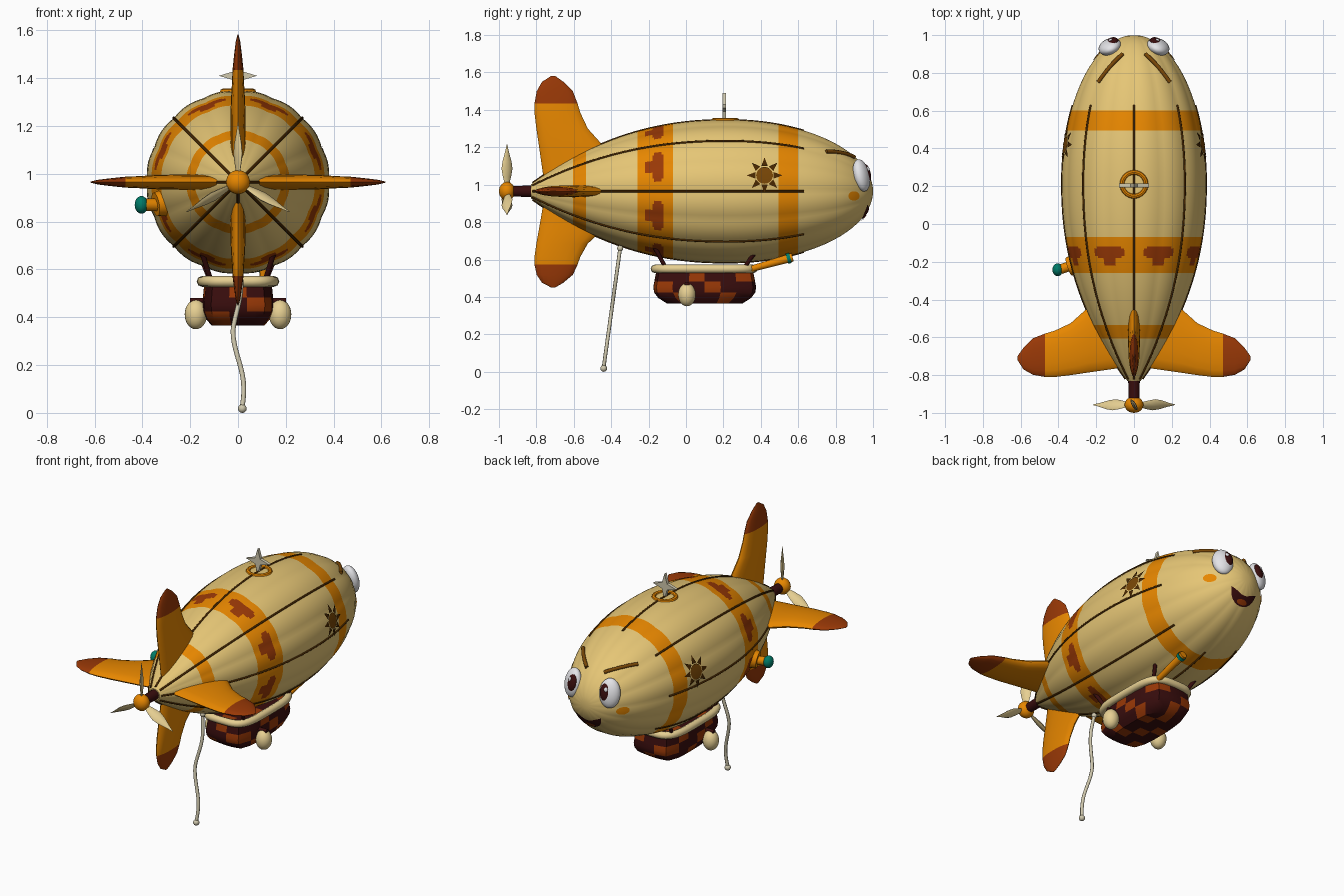
import bpy, bmesh, math
from math import sin, cos, pi, sqrt
from mathutils import Vector, Euler

if "Cube" in bpy.data.objects:
    bpy.data.objects.remove(bpy.data.objects["Cube"])


def material(name, *rgb):
    m = bpy.data.materials.new(name)
    m.use_nodes = True
    m.diffuse_color = (*rgb, 1)
    m.node_tree.nodes["Principled BSDF"].inputs["Base Color"].default_value = (*rgb, 1)
    return m


CREAM = material("cream", .79, .565, .18)
ORANGE = material("orange", .83, .25, 0)
RUST = material("rust", .32, .04, .002)
MAROON = material("maroon", .04, .004, .004)
DARK = material("dark brown", .065, .02, 0)
BROWN = material("brown", .19, .062, .002)
WHITE = material("white", .85, .85, .88)
TEAL = material("teal", 0, .2, .14)
IVORY = material("ivory", .8, .63, .29)
GREY = material("warm grey", .63, .58, .42)
ZC = .965  # height of the hull axis


def finish(bm, name, *mats, fix=True):
    if fix:
        bmesh.ops.recalc_face_normals(bm, faces=bm.faces)
    me = bpy.data.meshes.new(name)
    bm.to_mesh(me)
    bm.free()
    ob = bpy.data.objects.new(name, me)
    bpy.context.collection.objects.link(ob)
    for m in mats:
        me.materials.append(m)
    bpy.ops.object.select_all(action='DESELECT')
    ob.select_set(True)
    bpy.context.view_layer.objects.active = ob
    bpy.ops.object.shade_smooth_by_angle(angle=.7)
    return ob


def loft(rings, name, *mats, rule=None):
    """Skin closed rings of equal size and cap both ends."""
    bm = bmesh.new()
    rows = [[bm.verts.new(p) for p in ring] for ring in rings]
    n = len(rows[0])
    for i in range(len(rows) - 1):
        for j in range(n):
            k = (j + 1) % n
            f = bm.faces.new((rows[i][j], rows[i][k], rows[i + 1][k], rows[i + 1][j]))
            if rule:
                f.material_index = rule(f.calc_center_median())
    bm.faces.new(rows[0])
    end = bm.faces.new(rows[-1])
    if rule:
        end.material_index = rule(end.calc_center_median())
    return finish(bm, name, *mats)


def ball(name, mat, pos, radii, turn=Euler()):
    bm = bmesh.new()
    bmesh.ops.create_uvsphere(bm, u_segments=24, v_segments=14, radius=1)
    for v in bm.verts:
        p = Vector(a * b for a, b in zip(v.co, radii))
        p.rotate(turn)
        v.co = Vector(pos) + p
    return finish(bm, name, mat)


def rod(name, mat, a, b, r1, r2=None, sides=16):
    a, b = Vector(a), Vector(b)
    q = (b - a).to_track_quat('Z', 'Y')
    rings = [[p + q @ Vector((r * cos(2 * pi * j / sides), r * sin(2 * pi * j / sides), 0))
              for j in range(sides)] for p, r in ((a, r1), (b, r2 or r1))]
    return loft(rings, name, mat)


def tube(name, mat, pts, r, closed=False):
    cu = bpy.data.curves.new(name, 'CURVE')
    cu.dimensions = '3D'
    cu.bevel_depth, cu.bevel_resolution, cu.use_fill_caps = r, 2, True
    s = cu.splines.new('POLY')
    s.points.add(len(pts) - 1)
    for sp, p in zip(s.points, pts):
        sp.co = (*p, 1)
    s.use_cyclic_u, s.use_smooth = closed, True
    cu.materials.append(mat)
    bpy.context.collection.objects.link(bpy.data.objects.new(name, cu))


def radius(y):
    if y > .22:
        return .385 * sqrt(max(0, 1 - ((y - .22) / .78) ** 2))
    return .033 + .352 * (1 - min(1, (.22 - y) / 1.055) ** 2.2)


def hull_point(y, a, lift=0):
    r = radius(y) * (.985 + .015 * abs(sin(8 * a))) + lift
    return Vector((r * cos(a), y, ZC + r * sin(a)))


def plate(name, mat, outline, project):
    """Thin painted plate following the hull: a fan of rings around the centre."""
    bm = bmesh.new()
    c = sum((Vector(p) for p in outline), Vector((0, 0))) / len(outline)
    rows = [[bm.verts.new(project(*c.lerp(Vector(p), t))) for p in outline] for t in (.4, .75, 1)]
    n = len(outline)
    mid = bm.verts.new(project(*c))
    for j in range(n):
        k = (j + 1) % n
        bm.faces.new((mid, rows[0][j], rows[0][k]))
        for u, v in zip(rows, rows[1:]):
            bm.faces.new((u[j], v[j], v[k], u[k]))
    bm.normal_update()
    for f in bm.faces:
        if f.normal.dot(f.calc_center_median() - Vector((0, .2, ZC))) < 0:
            f.normal_flip()
    return finish(bm, name, mat, fix=False)


def circle(x, y, r, n=20, r2=None):
    return [(x + r * cos(2 * pi * i / n), y + (r2 or r) * sin(2 * pi * i / n)) for i in range(n)]


# Hull with painted bands and blotches
def hull_paint(c):
    y = c.y
    if -.26 < y < -.07:
        a = abs(math.degrees(math.atan2(c.z - ZC, c.x)) % 45 - 22.5)
        blot = a < 14 and -.17 < y < -.13 or a < 11 and -.18 < y < -.12 or a < 7 and -.22 < y < -.17
        return 2 if blot else 1
    return 1 if -.605 < y < -.535 or .495 < y < .6 else 0


cuts = {-.605, -.535, -.26, -.07, .495, .6}
cuts |= {round(-.83 + .0475 * i, 4) for i in range(37)}
cuts |= {round(-.25 + .01 * i, 4) for i in range(17)}
cuts |= {.92, .95, .97, .985, .994, .9985}
loft([[hull_point(y, 2 * pi * j / 128) for j in range(128)] for y in sorted(cuts)],
     "hull", CREAM, ORANGE, RUST, rule=hull_paint)
for i in range(8):
    tube("hull_seam", DARK, [hull_point(-.82 + 1.45 * k / 40, i * pi / 4, .001) for k in range(41)], .0058)

# Tail fins: lens sections of (distance, leading edge, trailing edge, half thickness)
FIN = [(.06, -.36, -.76, .032), (.235, -.435, -.785, .032), (.335, -.525, -.8, .03),
       (.42, -.565, -.81, .025), (.47, -.58, -.81, .023), (.535, -.605, -.798, .016),
       (.585, -.655, -.77, .01), (.617, -.7, -.72, .002)]
for name, ang, scale in (("left_fin", 0, 1), ("top_fin", pi / 2, 1), ("right_fin", pi, 1), ("bottom_fin", -pi / 2, .835)):
    out, side = Vector((cos(ang), 0, sin(ang))), Vector((-sin(ang), 0, cos(ang)))
    rings = [[out * d * scale + side * t * sin(2 * pi * k / 16)
              + Vector((0, (le + te) / 2 + (le - te) / 2 * cos(2 * pi * k / 16), ZC))
              for k in range(16)] for d, le, te, t in FIN]
    loft(rings, name, ORANGE, RUST,
         rule=lambda c: int(math.hypot(c.x, c.z - ZC) > .47 * scale))

# Propeller
rod("propeller_shaft", MAROON, (0, -.93, ZC), (0, -.82, ZC), .028, .031)
ball("propeller_hub", ORANGE, (0, -.957, ZC), (.05, .043, .05))
for ang in (pi / 2, pi * 7 / 6, -pi / 6):
    out, side = Vector((cos(ang), 0, sin(ang))), Vector((-sin(ang) * .5, .86, cos(ang) * .5))
    flat = out.cross(side)
    loft([[Vector((0, -.957, ZC)) + out * d + side * w * cos(k * pi / 4) + flat * w * .35 * sin(k * pi / 4)
           for k in range(8)] for d, w in ((.03, .012), (.08, .026), (.12, .034), (.16, .028), (.21, .012), (.25, .002))],
         "propeller_blade", IVORY)


# Face on the nose
def on_nose(x, z):
    return Vector((x, .226 + .78 * sqrt(max(0, 1 - (x * x + (z - ZC) ** 2) / .385 ** 2)), z))


def on_flank(s):
    return lambda y, z: Vector((s * (sqrt(radius(y) ** 2 - (z - ZC) ** 2) + .004), y, z))


for s in (-1, 1):
    tilt = Euler((.22, 0, -s * .38))
    for name, mat, offset, radii in (("eye", WHITE, (0, 0, 0), (.062, .04, .088)),
                                     ("pupil", MAROON, (-s * .02, .02, .006), (.035, .023, .054)),
                                     ("eye_glint", WHITE, (-s * .016, .039, .026), (.011, .007, .014))):
        place = Vector(offset)
        place.rotate(tilt)
        ball(name, mat, place + Vector((s * .128, .938, 1.05)), radii, tilt)
    plate("cheek", ORANGE, circle(.898, .94, .03, r2=.025), on_flank(s))
    brow = []
    for k in range(9):
        x, y = .06 + .13 * k / 8, .9 - .15 * k / 8 + .01 * sin(pi * k / 8)
        brow.append((s * x, y, ZC + sqrt(radius(y) ** 2 - x * x) + .004))
    tube("eyebrow", BROWN, brow, .011)
grin = [(-.09 + .18 * k / 12, .86 + .033 * (k / 6 - 1) ** 2) for k in range(13)]
grin += [(.085 * cos(pi * k / 12), .885 - .078 * sin(pi * k / 12)) for k in range(1, 12)]
plate("mouth", MAROON, grin, on_nose)
plate("tongue", RUST, circle(0, .826, .035, r2=.013), lambda x, z: on_nose(x, z) + Vector((0, .003, 0)))

# Sun emblems on both flanks
for s in (-1, 1):
    plate("sun_disc", BROWN, circle(.42, 1.05, .045), on_flank(s))
    for i in range(8):
        a = i * pi / 4
        plate("sun_ray", DARK, [(.42 + r * cos(a + d), 1.05 + r * sin(a + d))
                                for r, d in ((.052, -.34), (.096, 0), (.052, .34))], on_flank(s))

# Roof ring and four-pointed star
bm = bmesh.new()
rows = []
for p in circle(0, 0, 1, 32):
    rows.append([bm.verts.new((p[0] * (.063 + u), .21 + p[1] * (.063 + u), 1.343 + v)) for u, v in circle(0, 0, .013, 8)])
for i in range(32):
    for j in range(8):
        a, b, k = rows[i], rows[(i + 1) % 32], (j + 1) % 8
        bm.faces.new((a[j], b[j], b[k], a[k]))
finish(bm, "roof_ring", ORANGE)
star = [((.08, .026)[i % 2] * cos(i * pi / 4), (.08, .026)[i % 2] * sin(i * pi / 4)) for i in range(8)]
loft([[(x, y, 1.41 + z) for x, z in star] for y in (.194, .214)], "roof_star", GREY)

# Gondola with a checked skin
bm = bmesh.new()
bmesh.ops.create_cube(bm, size=1)
bmesh.ops.subdivide_edges(bm, edges=bm.edges, cuts=5, use_grid_fill=True)
for f in bm.faces:
    cell = [min(5, int((v + .5) * 6)) for v in f.calc_center_median()]
    f.material_index = int((cell[0] // 2 + cell[1] + cell[2] // 2) % 3 == 0)
for v in bm.verts:
    x, y, z = v.co * 2
    taper = 1 - .26 * max(0, -z) ** 2.5 - .06 * max(0, z)
    v.co = (.15 * x * taper * (1 - .25 * y ** 4), .1 + .275 * y * taper * (1 - .06 * x * x), .453 + .087 * z)
finish(bm, "gondola", MAROON, RUST)
rim = []
for i in range(40):
    c, s = cos(2 * pi * i / 40), sin(2 * pi * i / 40)
    rim.append((.15 * math.copysign(abs(c) ** .5, c), .097 + .263 * math.copysign(abs(s) ** .5, s), .55))
tube("gondola_rim", IVORY, rim, .023, closed=True)
for s in (-1, 1):
    rod("rear_strut", MAROON, (s * .11, -.1, .54), (s * .15, -.17, .67), .011)
    rod("front_strut", MAROON, (s * .11, .3, .54), (s * .15, .37, .64), .011)
    ball("side_pod", IVORY, (s * .176, .005, .412), (.047, .047, .062))
    rod("pod_bracket", MAROON, (s * .12, .005, .468), (s * .2, .005, .468), .013)

# Spyglass
rod("spyglass", ORANGE, (.11, .32, .542), (.11, .57, .612), .016, .023)
rod("spyglass_band", TEAL, (.11, .54, .604), (.11, .558, .609), .028)

# Side horn
rod("horn_flange", ORANGE, (-.3, -.21, .88), (-.345, -.225, .872), .058, .05)
rod("horn_pipe", ORANGE, (-.33, -.22, .87), (-.39, -.24, .87), .026)
ball("horn_cap", TEAL, (-.404, -.242, .87), (.028, .034, .037))

# Mooring rope
rope = []
for k in range(25):
    t = k / 24
    rope.append((.018 * t - .035 * sin(2.2 * pi * (t - .3)) * min(1, 2 * t) * (1 - t ** 3),
                 -.352 - .088 * t, .66 - .635 * t))
tube("mooring_rope", GREY, rope, .01)
ball("rope_top", GREY, rope[0], (.016, .016, .016))
ball("rope_weight", GREY, (rope[-1][0], rope[-1][1], .018), (.018, .018, .018))
